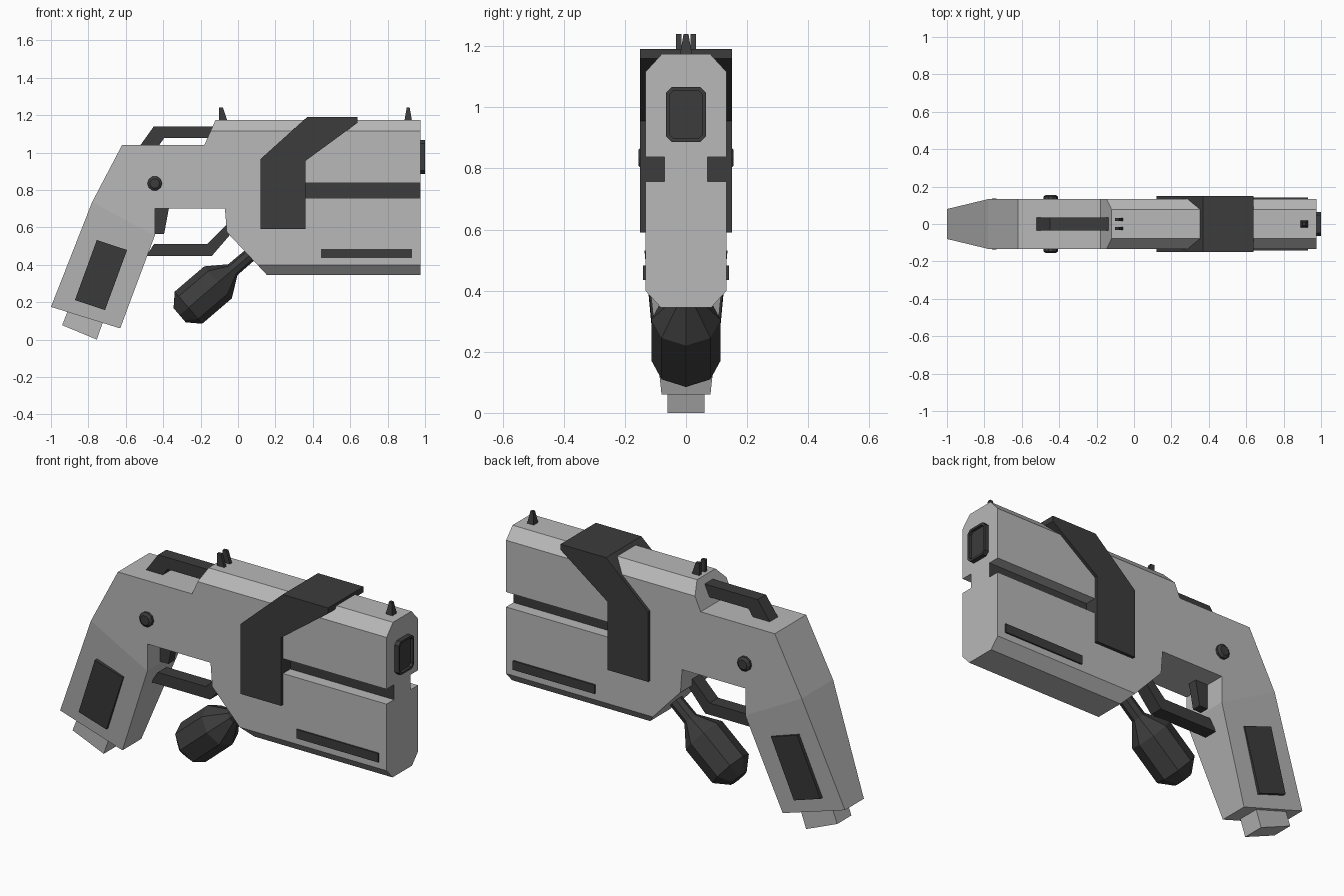
import bpy, bmesh, math
from mathutils import Vector

if "Cube" in bpy.data.objects:
    bpy.data.objects.remove(bpy.data.objects["Cube"])


def material(name, v):
    m = bpy.data.materials.new(name)
    m.diffuse_color = (v, v, v, 1)
    m.use_nodes = True
    m.node_tree.nodes["Principled BSDF"].inputs["Base Color"].default_value = m.diffuse_color
    return m


LIGHT = material("light grey", 0.48)
DARK = material("dark grey", 0.045)


def finish(name, bm, *mats):
    bmesh.ops.recalc_face_normals(bm, faces=bm.faces)
    me = bpy.data.meshes.new(name)
    bm.to_mesh(me)
    bm.free()
    for m in mats:
        me.materials.append(m)
    ob = bpy.data.objects.new(name, me)
    bpy.context.collection.objects.link(ob)
    return ob


def loft(bm, rings):
    """Skin a list of equal-length point rings and cap both ends."""
    loops = [[bm.verts.new(p) for p in r] for r in rings]
    n = len(loops[0])
    for a, b in zip(loops, loops[1:]):
        for i in range(n):
            j = (i + 1) % n
            bm.faces.new((a[i], a[j], b[j], b[i]))
    bm.faces.new(loops[0])
    bm.faces.new(loops[-1][::-1])
    return bm


def extrude(profile, y0, y1):
    """Side profile (x, z) pushed through the width."""
    return loft(bmesh.new(), [[(x, y, z) for x, z in profile] for y in (y0, y1)])


def slab(name, profile, half, mat=DARK):
    return finish(name, extrude(profile, -half, half), mat)


def rect(x0, x1, z0, z1):
    return [(x0, z0), (x1, z0), (x1, z1), (x0, z1)]


# Main body with chamfered top and bottom edges
W = 0.133
bm = extrude([(0.975, 1.175), (0.975, 0.345), (0.155, 0.345), (-0.06, 0.575),
              (-0.07, 0.70), (-0.445, 0.70), (-0.445, 0.555), (-0.78, 0.735),
              (-0.62, 1.04), (-0.18, 1.04), (-0.12, 1.175)], -W, W)
bmesh.ops.recalc_face_normals(bm, faces=bm.faces)
for s in (-1, 1):
    for z, nz in ((1.115, 0.053), (0.40, -0.053)):
        cut = bmesh.ops.bisect_plane(
            bm, geom=bm.verts[:] + bm.edges[:] + bm.faces[:], dist=1e-5,
            plane_co=(0, s * W, z), plane_no=(0, s * 0.058, nz), clear_outer=True)
        edges = [e for e in cut["geom_cut"] if isinstance(e, bmesh.types.BMEdge)]
        bmesh.ops.holes_fill(bm, edges=edges, sides=0)
body = finish("body", bm, LIGHT, DARK)

# Side grooves, with dark floor and end
for s in (-1, 1):
    y0, y1 = sorted((s * 0.07, s * 0.2))
    cutter = finish("groove_cutter", extrude(rect(0.3, 1.1, 0.757, 0.837), y0, y1), LIGHT)
    cutter.hide_render = True
    mod = body.modifiers.new("groove", "BOOLEAN")
    mod.operation, mod.solver, mod.object = "DIFFERENCE", "EXACT", cutter
    bpy.context.view_layer.objects.active = body
    bpy.ops.object.modifier_apply(modifier=mod.name)
    bpy.data.objects.remove(cutter)
for p in body.data.polygons:
    c, n = p.center, p.normal
    floor = abs(n.y) > 0.9 and abs(c.y) < 0.08
    end = n.x > 0.9 and c.x < 0.35
    p.material_index = 1 if (floor or end) and 0.75 < c.z < 0.84 else 0

# Grip narrowing toward the butt
B = 0.08
top = ((-0.78, 0.735), (-0.445, 0.555))
low = ((-1.0, 0.175), (-0.63, 0.06))
rings = [[(a[0], -w, a[1]), (b[0], -w, b[1]), (b[0], w, b[1]), (a[0], w, a[1])]
         for (a, b), w in ((top, W), (low, B))]
finish("grip", loft(bmesh.new(), rings), LIGHT)
slab("magazine_base", [(-0.94, 0.077), (-0.755, 0.0), (-0.72, 0.10), (-0.91, 0.155)],
     0.06, LIGHT)

# Grip panels following the taper
panel = [(-0.755, 0.532), (-0.593, 0.479), (-0.711, 0.158), (-0.872, 0.211)]
for s in (-1, 1):
    ys = (0.120, 0.112, 0.085, 0.090)
    inner = [(x, s * (y - 0.02), z) for (x, z), y in zip(panel, ys)]
    outer = [(x, s * (y + 0.016), z) for (x, z), y in zip(panel, ys)]
    finish("grip_panel", loft(bmesh.new(), [inner, outer]), DARK)

# Clamp band over the barrel
slab("clamp_band", [(0.12, 0.965), (0.37, 1.19), (0.64, 1.19), (0.64, 1.16),
                    (0.36, 0.955), (0.36, 0.59), (0.12, 0.59)], 0.15)

# Trigger, guard and top lever
slab("trigger_guard", [(-0.45, 0.51), (-0.165, 0.51), (-0.05, 0.625), (-0.03, 0.575),
                       (-0.14, 0.447), (-0.49, 0.447)], 0.037)
slab("trigger", [(-0.45, 0.71), (-0.368, 0.71), (-0.395, 0.565), (-0.45, 0.565)], 0.025)
slab("top_lever", [(-0.525, 1.035), (-0.45, 1.14), (-0.12, 1.14), (-0.15, 1.077),
                   (-0.395, 1.077), (-0.425, 1.035)], 0.035)

# Slot plates and pins on both sides
for s in (-1, 1):
    y0, y1 = sorted((s * 0.12, s * 0.141))
    finish("side_slot", extrude(rect(0.445, 0.93, 0.435, 0.483), y0, y1), DARK)
    rings = [[(-0.445 + r * math.cos(i * math.pi / 5), s * y,
               0.835 + r * math.sin(i * math.pi / 5)) for i in range(10)]
             for y, r in ((0.12, 0.039), (0.146, 0.039), (0.156, 0.026))]
    finish("pin", loft(bmesh.new(), rings), DARK)

# Sights
for y in (-0.024, 0.024):
    finish("rear_sight", extrude([(-0.102, 1.165), (-0.055, 1.165), (-0.08, 1.24),
                                  (-0.102, 1.24)], y - 0.009, y + 0.009), DARK)
rings = [[(0.91 + a * h, b * h, z) for a, b in ((-1, -1), (1, -1), (1, 1), (-1, 1))]
         for z, h in ((1.165, 0.021), (1.24, 0.008))]
finish("front_sight", loft(bmesh.new(), rings), DARK)


# Muzzle frame with a shallow recess
def octagon(x, h, v, c):
    pts = [(h, v - c), (h - c, v), (c - h, v), (-h, v - c),
           (-h, c - v), (c - h, -v), (h - c, -v), (h, c - v)]
    return [(x, y, 0.976 + z) for y, z in pts]


finish("muzzle", loft(bmesh.new(), [octagon(0.96, 0.065, 0.09, 0.018),
                                    octagon(1.0, 0.065, 0.09, 0.018),
                                    octagon(1.0, 0.054, 0.079, 0.014),
                                    octagon(0.985, 0.054, 0.079, 0.014)]), DARK)

# Slanted bulb handle under the body
origin = Vector((0.064, 0, 0.452))
axis = Vector((-0.76, 0, -0.65)).normalized()
side = Vector((0, 1, 0))
up = axis.cross(side)
rings = []
for t, r in ((-0.08, 0.036), (0.12, 0.038), (0.225, 0.113), (0.433, 0.113), (0.495, 0.05)):
    rings.append([origin + axis * t + r * (side * math.cos(i * math.pi / 4)
                                           + up * math.sin(i * math.pi / 4))
                  for i in range(8)])
finish("bulb_handle", loft(bmesh.new(), rings), DARK)
